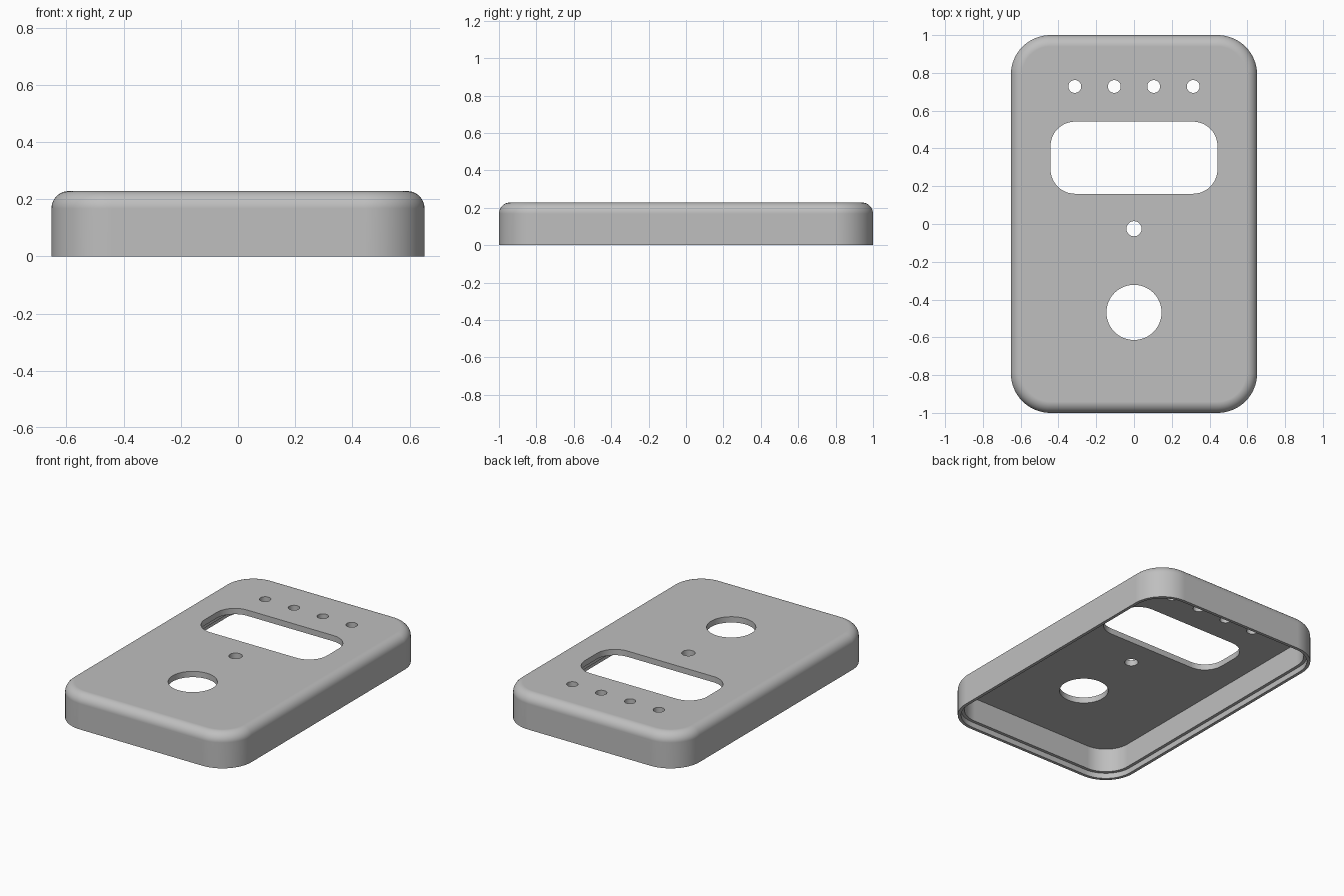
import bpy, bmesh
from math import sin, cos, pi, radians

cube = bpy.data.objects.get("Cube")
if cube:
    bpy.data.objects.remove(cube, do_unlink=True)

HALF_X, HALF_Y, HEIGHT = 0.652, 1.0, 0.228
CORNER, FILLET, WALL, LIP = 0.21, 0.06, 0.04, 0.02
LIP_HEIGHT, CEILING = 0.035, 0.19

grey = bpy.data.materials.new("plain grey")
grey.use_nodes = True
colour = (0.52, 0.52, 0.52, 1)
grey.diffuse_color = colour
grey.node_tree.nodes["Principled BSDF"].inputs["Base Color"].default_value = colour


def rounded_outline(hx, hy, r, steps=16, cx=0, cy=0):
    """Counter-clockwise rounded rectangle; a circle when hx = hy = r."""
    points = []
    for corner, (sx, sy) in enumerate([(1, 1), (-1, 1), (-1, -1), (1, -1)]):
        for i in range(steps + 1):
            a = (corner + i / steps) * pi / 2
            points.append((cx + sx * (hx - r) + r * cos(a),
                           cy + sy * (hy - r) + r * sin(a)))
    return points


def loft(bm, rings):
    """Bridge a list of (outline, z) rings and cap both ends."""
    loops = [[bm.verts.new((x, y, z)) for x, y in pts] for pts, z in rings]
    n = len(loops[0])
    for a, b in zip(loops, loops[1:]):
        for i in range(n):
            j = (i + 1) % n
            bm.faces.new((a[i], a[j], b[j], b[i]))
    bm.faces.new(loops[0][::-1])
    bm.faces.new(loops[-1])


def make_object(name, bm):
    bmesh.ops.remove_doubles(bm, verts=bm.verts, dist=1e-5)
    bmesh.ops.recalc_face_normals(bm, faces=bm.faces)
    mesh = bpy.data.meshes.new(name)
    bm.to_mesh(mesh)
    bm.free()
    mesh.materials.append(grey)
    obj = bpy.data.objects.new(name, mesh)
    bpy.context.collection.objects.link(obj)
    return obj


# Shell section from ceiling, down the inside, round the rim and up to the top
section = [(WALL, CEILING), (WALL, LIP_HEIGHT), (LIP, LIP_HEIGHT), (LIP, 0), (0, 0)]
for i in range(11):
    a = i / 10 * pi / 2
    section.append((FILLET * (1 - cos(a)), HEIGHT - FILLET * (1 - sin(a))))
bm = bmesh.new()
loft(bm, [(rounded_outline(HALF_X - d, HALF_Y - d, CORNER - d), z) for d, z in section])
cover = make_object("cover_shell", bm)

# Openings: display window, round button, small hole and a row of four lamps
openings = [(0, 0.351, 0.442, 0.191, 0.13), (0, -0.468, 0.146, 0.146, 0.146),
            (0, -0.025, 0.04, 0.04, 0.04)]
openings += [(0.209 * (i - 1.5), 0.728, 0.034, 0.034, 0.034) for i in range(4)]
bm = bmesh.new()
for cx, cy, hx, hy, r in openings:
    pts = rounded_outline(hx, hy, r, 12, cx, cy)
    loft(bm, [(pts, 0.1), (pts, 0.3)])
cutter = make_object("opening_cutter", bm)
cutter.hide_render = True

# Cut, then shade with crisp edges
bpy.ops.object.select_all(action="DESELECT")
bpy.context.view_layer.objects.active = cover
cover.select_set(True)
cut = cover.modifiers.new("openings", "BOOLEAN")
cut.operation, cut.solver, cut.object = "DIFFERENCE", "EXACT", cutter
bpy.ops.object.modifier_apply(modifier=cut.name)
bpy.data.objects.remove(cutter, do_unlink=True)
bpy.ops.object.shade_smooth_by_angle(angle=radians(30))
weighted = cover.modifiers.new("weighted normals", "WEIGHTED_NORMAL")
weighted.keep_sharp = True
